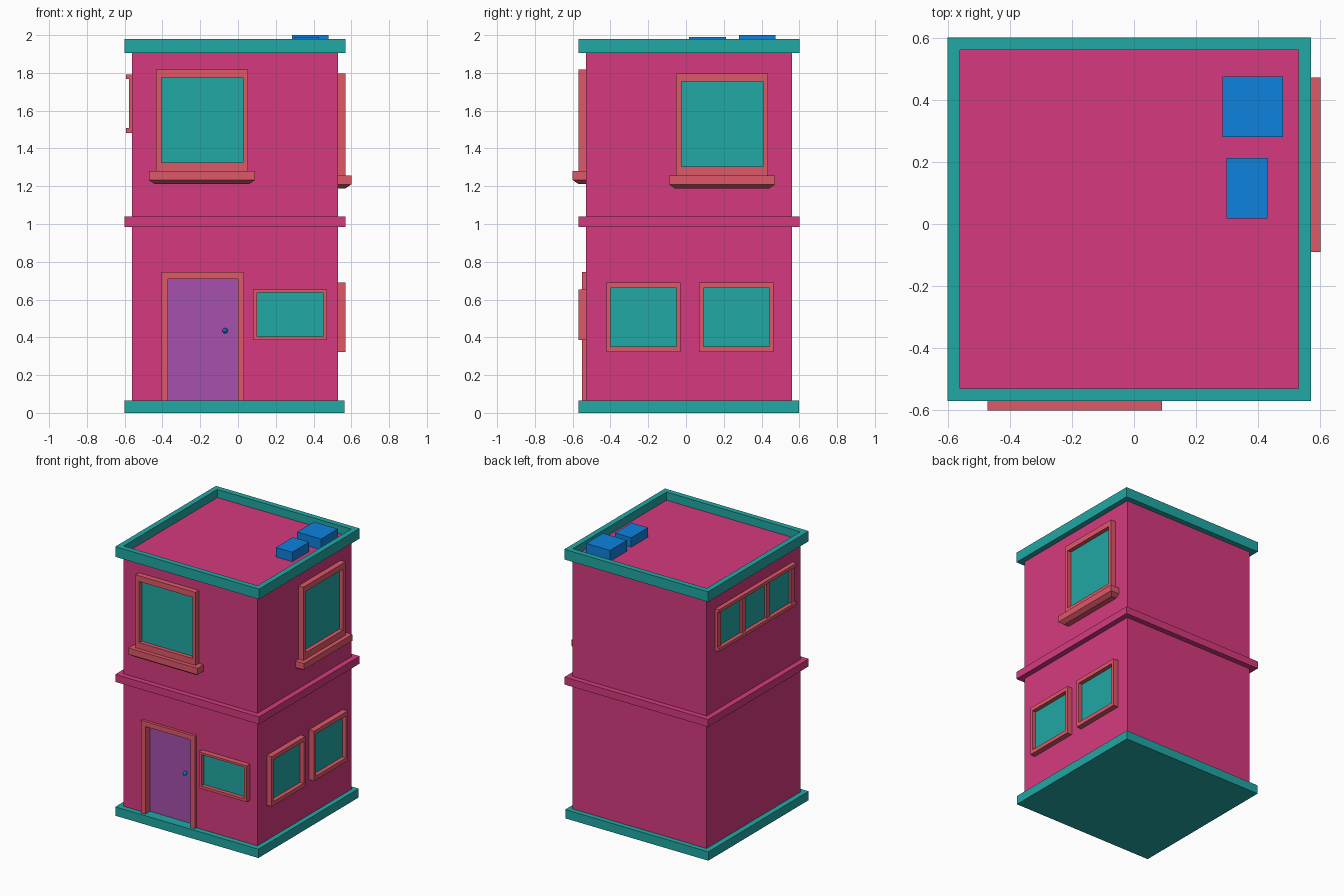
import bpy, bmesh

if "Cube" in bpy.data.objects:
    bpy.data.objects.remove(bpy.data.objects["Cube"])


def mat(name, r, g, b):
    lin = [(c / 255 / 12.92) if c < 11 else ((c / 255 + 0.055) / 1.055) ** 2.4 for c in (r, g, b)]
    m = bpy.data.materials.new(name)
    m.diffuse_color = (*lin, 1)
    m.use_nodes = True
    m.node_tree.nodes["Principled BSDF"].inputs["Base Color"].default_value = m.diffuse_color
    return m


PINK = mat("pink wall", 214, 58, 126)
TEAL = mat("teal", 33, 168, 164)
CORAL = mat("coral trim", 222, 88, 104)
PURPLE = mat("purple door", 166, 80, 174)
BLUE = mat("blue", 14, 130, 222)

# Local (u, v, d) = along wall, up, outward from wall
SIDES = {
    "front": lambda u, v, d: (u, -0.53 - d, v),
    "right": lambda u, v, d: (0.53 + d, u, v),
    "left": lambda u, v, d: (-0.56 - d, u, v),
    "up": lambda u, v, d: (u, v, d),
}


def loft(name, side, loops, m, closed=False):
    """Skin rectangles (u0, u1, v0, v1, d); closed joins last to first as a ring."""
    bm = bmesh.new()
    rows = []
    for u0, u1, v0, v1, d in loops:
        pts = ((u0, v0), (u1, v0), (u1, v1), (u0, v1))
        rows.append([bm.verts.new(SIDES[side](u, v, d)) for u, v in pts])
    n = len(rows)
    for i in range(n if closed else n - 1):
        a, b = rows[i], rows[(i + 1) % n]
        for k in range(4):
            j = (k + 1) % 4
            bm.faces.new((a[k], a[j], b[j], b[k]))
    if not closed:
        bm.faces.new(rows[0])
        bm.faces.new(rows[-1])
    bmesh.ops.recalc_face_normals(bm, faces=bm.faces)
    me = bpy.data.meshes.new(name)
    bm.to_mesh(me)
    bm.free()
    ob = bpy.data.objects.new(name, me)
    bpy.context.collection.objects.link(ob)
    me.materials.append(m)
    return ob


def box(name, side, r, d0, d1, m):
    return loft(name, side, [(*r, d0), (*r, d1)], m)


def ring(name, side, outer, inner, d0, d1, m):
    return loft(name, side, [(*outer, d0), (*outer, d1), (*inner, d1), (*inner, d0)], m, True)


def window(name, side, outer, inner, sill=False):
    ring(name + "_frame", side, outer, inner, -0.01, 0.04, CORAL)
    box(name + "_glass", side, inner, -0.01, 0.01, TEAL)
    if sill:
        a, b, z = outer[0] - 0.037, outer[1] + 0.037, outer[2]
        box(name + "_sill", side, (a, b, z - 0.047, z), -0.01, 0.07, CORAL)
        # tapered underside of the sill
        wall = [(a + .03, b - .03, -.01, .04, z - .068), (a, b, -.01, .07, z - .047)]
        s = SIDES[side]
        ob = loft(name + "_sill_underside", "up", wall, CORAL)
        for v in ob.data.vertices:
            u, d, h = v.co
            v.co = s(u, h, d)
        bm = bmesh.new()
        bm.from_mesh(ob.data)
        bmesh.ops.recalc_face_normals(bm, faces=bm.faces)
        bm.to_mesh(ob.data)
        bm.free()


# Walls, plinth, floor band and roof rim
WALL = (-0.56, 0.53, -0.53, 0.56)
WIDE = (-0.60, 0.57, -0.57, 0.60)
walls = box("walls", "up", WALL, 0.05, 1.92, PINK)
box("plinth", "up", (-0.60, 0.565, -0.57, 0.597), 0, 0.065, TEAL)
ring("floor_band", "up", WIDE, WALL, 0.985, 1.04, PINK)
ring("roof_rim", "up", WIDE, WALL, 1.905, 1.98, TEAL)

# Recessed doorway
cutter = box("doorway_cutter", "front", (-0.37, 0.0, 0.0, 0.71), -0.04, 0.1, PINK)
cutter.hide_render = True
mod = walls.modifiers.new("doorway", "BOOLEAN")
mod.operation, mod.solver, mod.object = "DIFFERENCE", "EXACT", cutter
bpy.context.view_layer.objects.active = walls
bpy.ops.object.modifier_apply(modifier=mod.name)
bpy.data.objects.remove(cutter)

# Door, frame and knob
box("door", "front", (-0.37, 0.0, 0.065, 0.71), -0.05, -0.035, PURPLE)
for n, r in (("left", (-0.405, -0.37, 0.06, 0.71)), ("right", (0.0, 0.033, 0.06, 0.71)),
             ("top", (-0.405, 0.033, 0.71, 0.747))):
    box("door_frame_" + n, "front", r, -0.04, 0.02, CORAL)
bpy.ops.mesh.primitive_uv_sphere_add(segments=12, ring_count=8, radius=0.014,
                                     location=(-0.068, -0.52, 0.435), )
knob = bpy.context.object
knob.name = "door_knob"
knob.scale.y = 1.3
knob.data.materials.append(BLUE)

# Windows on front and right walls
window("upper_front_window", "front", (-0.435, 0.053, 1.28, 1.817), (-0.405, 0.027, 1.325, 1.775), True)
window("lower_front_window", "front", (0.08, 0.47, 0.385, 0.652), (0.10, 0.45, 0.405, 0.637))
window("upper_right_window", "right", (-0.053, 0.435, 1.257, 1.797), (-0.025, 0.407, 1.305, 1.755), True)
for i, y in enumerate((-0.422, 0.07)):
    window(f"lower_right_window_{i + 1}", "right", (y, y + 0.393, 0.323, 0.69),
           (y + 0.022, y + 0.373, 0.352, 0.66))

# Triple window on the left wall
box("left_window_glass", "left", (-0.42, 0.44, 1.49, 1.78), -0.01, 0.004, TEAL)
for n, z in (("bottom", 1.483), ("top", 1.768)):
    box(f"left_window_{n}_rail", "left", (-0.44, 0.46, z, z + 0.024), -0.01, 0.032, CORAL)
for i in range(4):
    y = -0.44 + i * 0.285
    box(f"left_window_post_{i + 1}", "left", (y, y + 0.045, 1.5, 1.775), -0.01, 0.017, CORAL)

# Rooftop units
box("roof_unit_large", "up", (0.285, 0.48, 0.28, 0.475), 1.91, 2.0, BLUE)
box("roof_unit_small", "up", (0.297, 0.43, 0.017, 0.213), 1.91, 1.99, BLUE)
